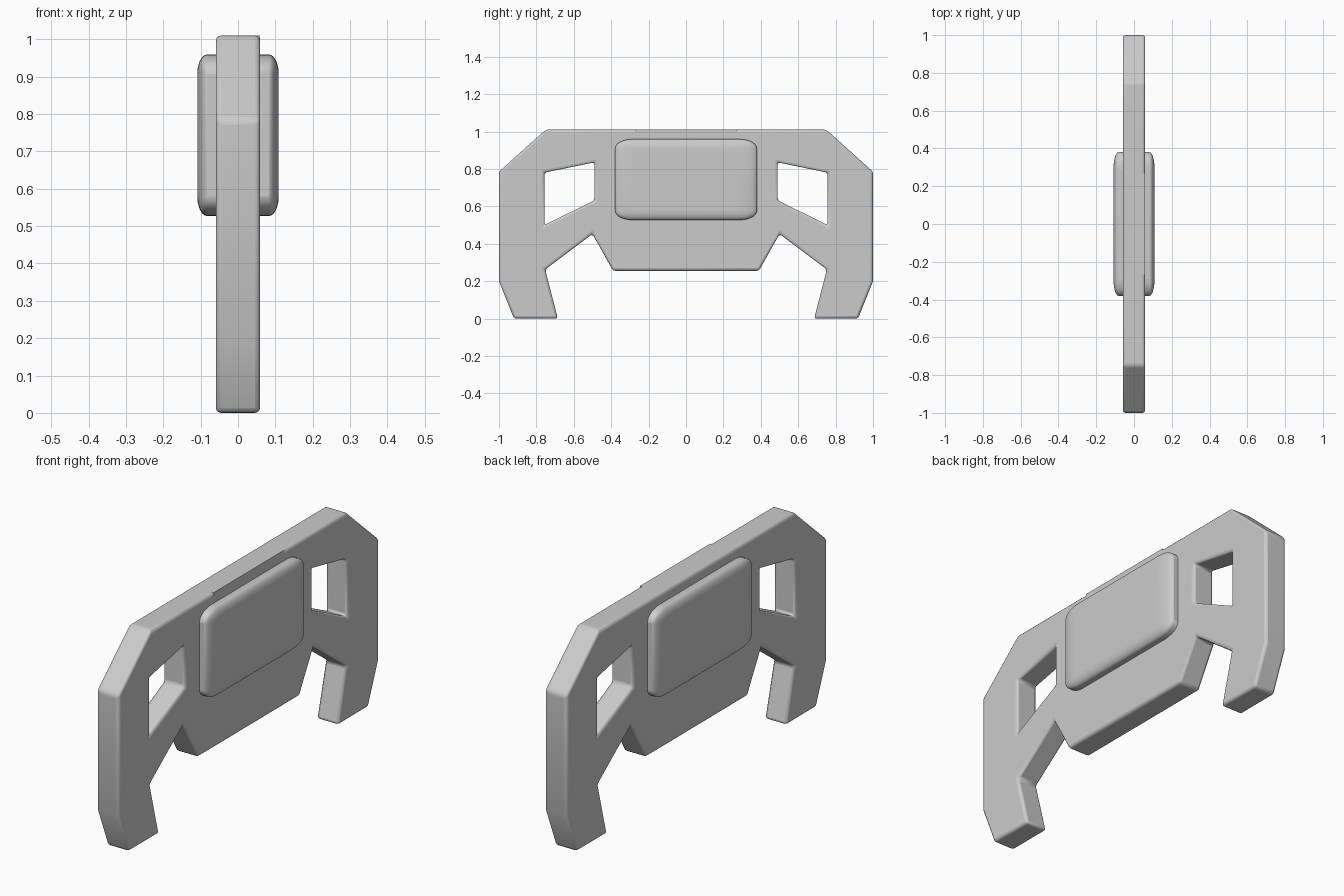
import bpy, bmesh
from math import radians

if "Cube" in bpy.data.objects:
    bpy.data.objects.remove(bpy.data.objects["Cube"])


def finish(name, bm):
    mesh = bpy.data.meshes.new(name)
    bm.to_mesh(mesh)
    bm.free()
    obj = bpy.data.objects.new(name, mesh)
    bpy.context.collection.objects.link(obj)
    return obj


def add_bevel(obj, width, segments):
    mod = obj.modifiers.new("rounded_edges", 'BEVEL')
    mod.width = width
    mod.segments = segments
    mod.limit_method = 'ANGLE'
    mod.angle_limit = radians(30)
    mod.use_clamp_overlap = False


def smooth(obj):
    bpy.ops.object.select_all(action='DESELECT')
    obj.select_set(True)
    bpy.context.view_layer.objects.active = obj
    bpy.ops.object.shade_smooth_by_angle(angle=radians(35))


# Wheel body: half profile in (y, z), patches leave the grip opening free
points = [(0, 1.01), (.49, 1.01), (.75, 1.01), (1, .785), (1, .2),
          (.92, 0), (.685, 0), (.753, .262), (.5, .452), (.39, .255),
          (0, .255), (.49, .835), (.757, .78), (.757, .5), (.49, .632)]
patches = [(0, 1, 11, 14, 8, 9, 10), (1, 2, 12, 11), (2, 3, 4, 13, 12),
           (14, 13, 7, 8), (13, 4, 7), (4, 5, 6, 7)]
HALF = 0.059
bm = bmesh.new()
for side in (1, -1):
    verts = [bm.verts.new((-HALF, side * y, z)) for y, z in points]
    for patch in patches:
        bm.faces.new([verts[i] for i in patch[::side]])
bmesh.ops.remove_doubles(bm, verts=bm.verts[:], dist=0.0001)
ext = bmesh.ops.extrude_face_region(bm, geom=bm.faces[:], use_keep_orig=True)
moved = [g for g in ext["geom"] if isinstance(g, bmesh.types.BMVert)]
bmesh.ops.translate(bm, verts=moved, vec=(2 * HALF, 0, 0))
# Remove the centre wall edge faces, if any, and unify the normals
inner = [f for f in bm.faces if all(abs(v.co.y) < 1e-5 for v in f.verts)]
if inner:
    bmesh.ops.delete(bm, geom=inner, context='FACES_ONLY')
bmesh.ops.recalc_face_normals(bm, faces=bm.faces[:])
body = finish("wheel_body", bm)
add_bevel(body, 0.014, 3)
smooth(body)

# Centre pad: rounded cube stretched through both sides of the body
bm = bmesh.new()
bmesh.ops.create_cube(bm, size=2)
pad = finish("centre_pad", bm)
add_bevel(pad, 0.24, 6)
pad.scale = (0.109, 0.38, 0.216)
pad.location = (0, 0, 0.743)
smooth(pad)

# Square lip: the one unrounded stretch of the top edge
bm = bmesh.new()
bmesh.ops.create_cube(bm, size=1)
lip = finish("top_lip", bm)
lip.scale = (0.02, 0.54, 0.02)
lip.location = (HALF - 0.01, 0, 1.0)
